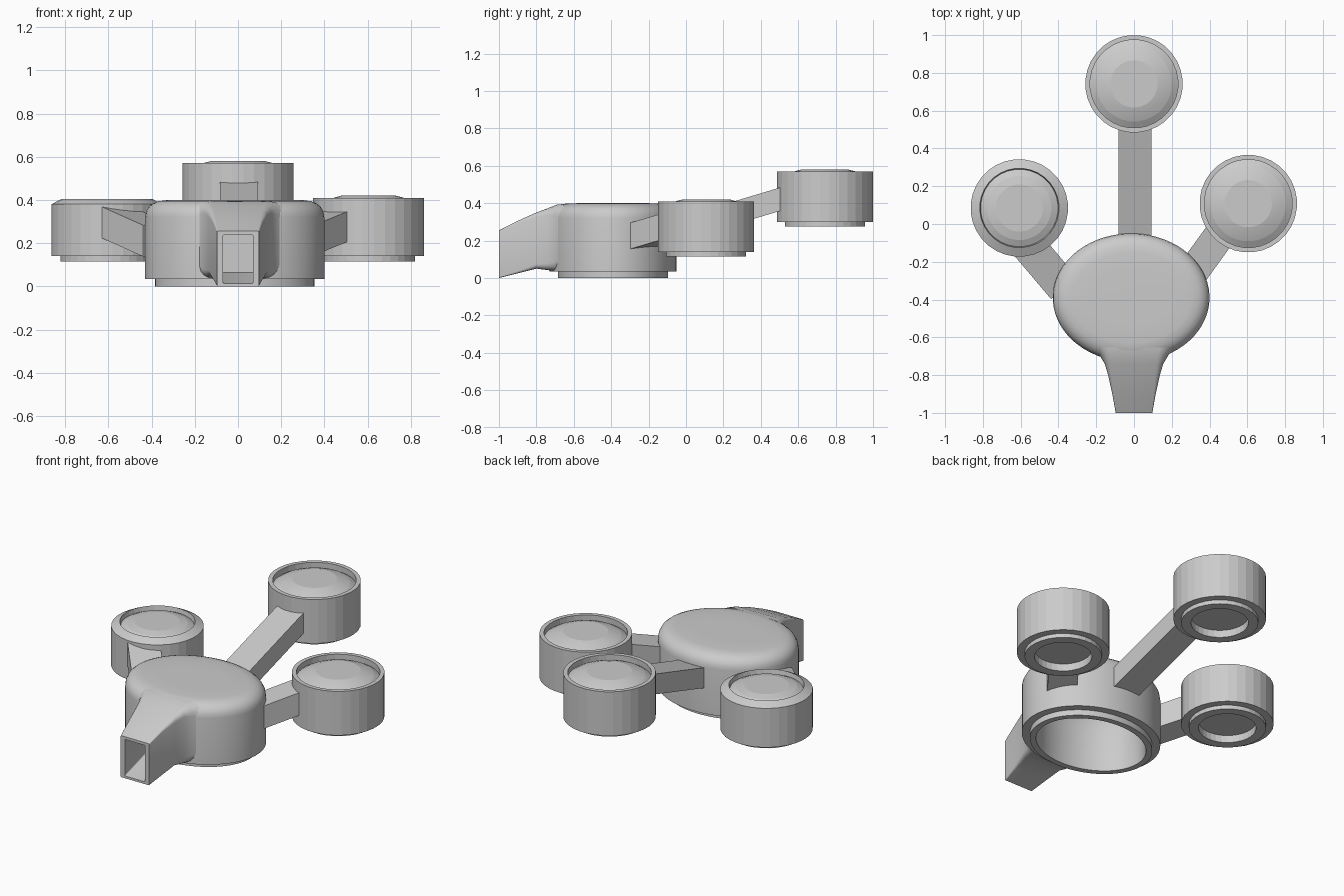
import bpy, bmesh, math
from mathutils import Vector

cube = bpy.data.objects.get("Cube")
if cube:
    bpy.data.objects.remove(cube, do_unlink=True)

grey = bpy.data.materials.new("plain grey")
grey.use_nodes = True
grey.diffuse_color = (0.6, 0.6, 0.6, 1)
grey.node_tree.nodes["Principled BSDF"].inputs["Base Color"].default_value = grey.diffuse_color


def finish(name, bm, smooth_angle=0):
    bmesh.ops.recalc_face_normals(bm, faces=bm.faces[:])
    mesh = bpy.data.meshes.new(name)
    bm.to_mesh(mesh)
    bm.free()
    mesh.materials.append(grey)
    obj = bpy.data.objects.new(name, mesh)
    bpy.context.collection.objects.link(obj)
    if smooth_angle:
        bpy.ops.object.select_all(action='DESELECT')
        obj.select_set(True)
        bpy.context.view_layer.objects.active = obj
        bpy.ops.object.shade_smooth_by_angle(angle=math.radians(smooth_angle))
    return obj


def loft(name, rings, smooth_angle=0):
    """Skin a list of point rings and cap both ends."""
    bm = bmesh.new()
    loops = [[bm.verts.new(p) for p in ring] for ring in rings]
    for a, b in zip(loops, loops[1:]):
        for i in range(len(a)):
            j = (i + 1) % len(a)
            bm.faces.new((a[i], a[j], b[j], b[i]))
    bm.faces.new(loops[0])
    bm.faces.new(loops[-1][::-1])
    return finish(name, bm, smooth_angle)


def ellipse(cx, cy, rx, ry, z, count):
    turns = [math.tau * (i + 0.5) / count for i in range(count)]
    return [(cx + rx * math.cos(t), cy + ry * math.sin(t), z) for t in turns]


def rounded_section(y, half, low, high, radius, steps=5):
    """Upright rectangle with rounded corners, facing along y."""
    points = []
    for k, (sx, top) in enumerate(((1, 1), (-1, 1), (-1, 0), (1, 0))):
        cx = sx * (half - radius)
        cz = high - radius if top else low + radius
        for s in range(steps):
            t = math.pi / 2 * (k + s / (steps - 1))
            points.append((cx + radius * math.cos(t), y, cz + radius * math.sin(t)))
    return points


# Hollow oval body: (inset from the outline, height), top to cavity ceiling
body_profile = [(0.2, 0.4), (0.1, 0.399), (0.06, 0.394), (0.035, 0.383), (0.016, 0.367),
                (0.004, 0.345), (0, 0.32), (0, 0.035), (0.045, 0.035), (0.045, 0),
                (0.08, 0), (0.085, 0.04), (0.085, 0.26), (0.11, 0.32), (0.16, 0.345)]
loft("body", [ellipse(-0.015, -0.39, 0.415 - d, 0.34 - d, z, 64) for d, z in body_profile], 40)

# Flared spout, outer skin from the body to the mouth and back inside
spout = [(-0.655, 0.23, 0.036, 0.395, 0.09), (-0.69, 0.185, 0.036, 0.392, 0.06),
         (-0.74, 0.155, 0.042, 0.372, 0.035), (-0.8, 0.137, 0.05, 0.35, 0.025),
         (-0.9, 0.115, 0.025, 0.305, 0.012), (-1, 0.097, 0, 0.255, 0.004),
         (-1, 0.069, 0.014, 0.238, 0.004), (-0.74, 0.09, 0.065, 0.3, 0.01)]
loft("spout", [rounded_section(*s) for s in spout], 35)


# Round cups with a recessed domed lid and a recessed foot
foot = [(0.16, 0.02), (0.16, -0.025), (0.215, -0.025), (0.215, 0), (0.258, 0)]
straight_rim = [(0.258, 0.27), (0.233, 0.27), (0.233, 0.235), (0.2, 0.255),
                (0.16, 0.271), (0.125, 0.28)]
sloped_rim = [(0.258, 0.24), (0.21, 0.265), (0.205, 0.238), (0.17, 0.255), (0.125, 0.265)]


def cup(name, x, y, z, rim):
    loft(name, [ellipse(x, y, r, r, z + h, 32) for r, h in foot + rim], 8)


cup("back_cup", 0, 0.742, 0.3, straight_rim)
cup("left_cup", 0.605, 0.108, 0.14, straight_rim)
cup("right_cup", -0.607, 0.085, 0.14, sloped_rim)


# Sloping rectangular arms
def arm(name, start, end, width, height):
    start, end = Vector(start), Vector(end)
    side = (end - start).cross(Vector((0, 0, 1))).normalized()
    bm = bmesh.new()
    bmesh.ops.create_cube(bm, size=1)
    for v in bm.verts:
        base = end if v.co.y > 0 else start
        v.co = base + side * (v.co.x * width) + Vector((0, 0, v.co.z * height))
    finish(name, bm)


arm("back_arm", (0.005, -0.1, 0.24), (0.005, 0.6, 0.45), 0.175, 0.125)
arm("left_arm", (0.315, -0.25, 0.225), (0.51, 0.02, 0.305), 0.165, 0.14)
arm("right_arm", (-0.37, -0.34, 0.21), (-0.56, -0.115, 0.295), 0.18, 0.145)
